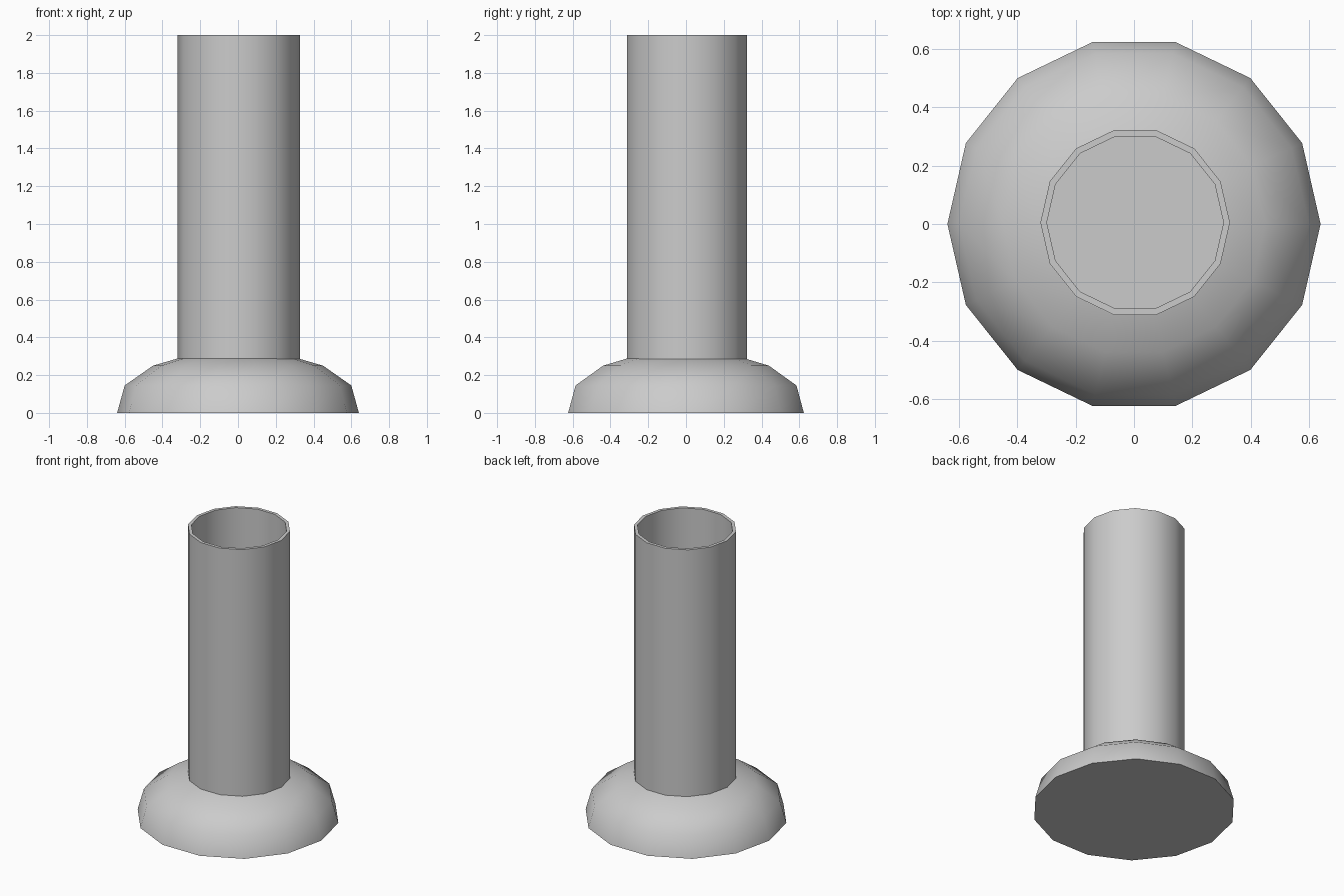
import bpy
import bmesh
from math import cos, sin, tau, radians

SIDES = 14

if "Cube" in bpy.data.objects:
    bpy.data.objects.remove(bpy.data.objects["Cube"], do_unlink=True)

# Single grey material
grey = bpy.data.materials.new("plain_grey")
grey.use_nodes = True
colour = (0.6, 0.6, 0.6, 1)
grey.diffuse_color = colour
bsdf = next(n for n in grey.node_tree.nodes if n.type == "BSDF_PRINCIPLED")
bsdf.inputs["Base Color"].default_value = colour


def lathe(name, profile, centre=(0, 0), closed=False):
    """Spin a (radius, height) profile; open profiles get flat end caps."""
    bm = bmesh.new()
    rings = [[bm.verts.new((centre[0] + r * cos(tau * i / SIDES),
                            centre[1] + r * sin(tau * i / SIDES), z))
              for i in range(SIDES)] for r, z in profile]
    pairs = list(zip(rings, rings[1:]))
    if closed:
        pairs.append((rings[-1], rings[0]))
    else:
        bm.faces.new(rings[0])
        bm.faces.new(rings[-1])
    for a, b in pairs:
        for i in range(SIDES):
            j = (i + 1) % SIDES
            bm.faces.new((a[i], a[j], b[j], b[i]))
    bmesh.ops.recalc_face_normals(bm, faces=bm.faces)
    mesh = bpy.data.meshes.new(name)
    bm.to_mesh(mesh)
    bm.free()
    mesh.materials.append(grey)
    obj = bpy.data.objects.new(name, mesh)
    bpy.context.collection.objects.link(obj)
    bpy.ops.object.select_all(action="DESELECT")
    obj.select_set(True)
    bpy.context.view_layer.objects.active = obj
    bpy.ops.object.shade_smooth_by_angle(angle=radians(50))
    # Keep the end caps flat
    for face in mesh.polygons:
        if len(face.vertices) == SIDES:
            face.use_smooth = False
    return obj


# Domed foot with a flat top that forms the floor of the tube
lathe("domed_base", [(0.64, 0), (0.6, 0.145), (0.45, 0.25), (0.32, 0.288)])

# Thin-walled open tube
lathe("tube", [(0.325, 0.285), (0.325, 2), (0.303, 2), (0.303, 0.285)],
      centre=(0.004, 0.005), closed=True)
